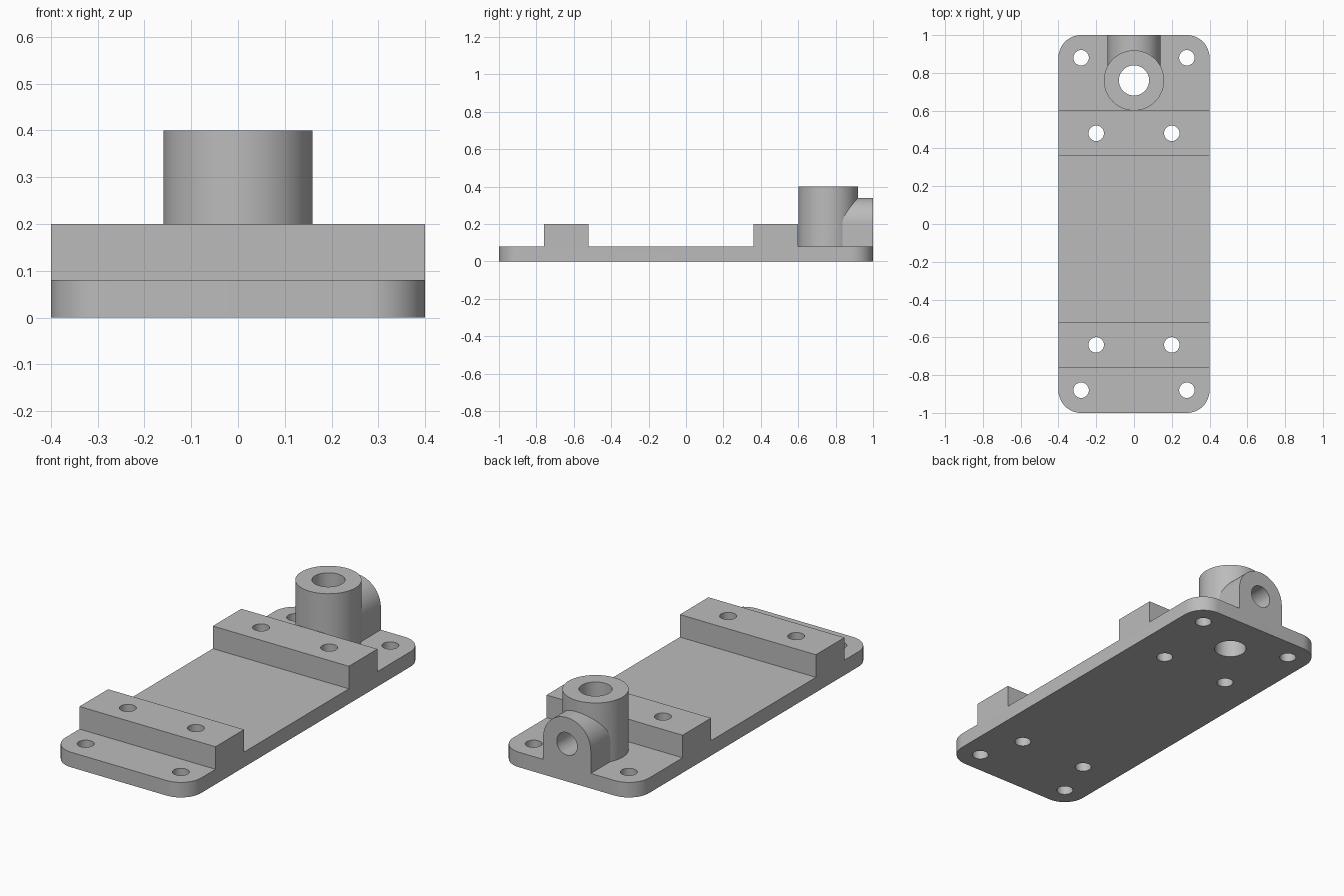
import bpy, bmesh, math
from mathutils import Matrix, Vector

cube = bpy.data.objects.get("Cube")
if cube:
    bpy.data.objects.remove(cube, do_unlink=True)

grey = bpy.data.materials.new("plain grey")
grey.use_nodes = True
grey.diffuse_color = (0.5, 0.5, 0.5, 1)
grey.node_tree.nodes["Principled BSDF"].inputs["Base Color"].default_value = (0.5, 0.5, 0.5, 1)


def make_object(name, bm):
    bmesh.ops.recalc_face_normals(bm, faces=bm.faces)
    mesh = bpy.data.meshes.new(name)
    bm.to_mesh(mesh)
    bm.free()
    mesh.materials.append(grey)
    obj = bpy.data.objects.new(name, mesh)
    bpy.context.collection.objects.link(obj)
    return obj


def extrude_profile(points, direction):
    """Closed planar outline swept along a vector."""
    bm = bmesh.new()
    face = bm.faces.new([bm.verts.new(p) for p in points])
    swept = bmesh.ops.extrude_face_region(bm, geom=[face], use_keep_orig=True)
    verts = [g for g in swept["geom"] if isinstance(g, bmesh.types.BMVert)]
    bmesh.ops.translate(bm, verts=verts, vec=direction)
    return bm


def cylinder(name, radius, start, end, segments=64):
    start, end = Vector(start), Vector(end)
    axis = end - start
    place = Matrix.Translation((start + end) / 2) @ axis.to_track_quat('Z', 'Y').to_matrix().to_4x4()
    bm = bmesh.new()
    bmesh.ops.create_cone(bm, cap_ends=True, segments=segments, radius1=radius,
                          radius2=radius, depth=axis.length, matrix=place)
    return make_object(name, bm)


def combine(body, tool, operation):
    mod = body.modifiers.new(operation.lower(), 'BOOLEAN')
    mod.operation, mod.solver, mod.object = operation, 'EXACT', tool
    bpy.context.view_layer.objects.active = body
    bpy.ops.object.modifier_apply(modifier=mod.name)
    bpy.data.objects.remove(tool, do_unlink=True)


# Base plate with its two raised cross rails, drawn as one side profile
HALF_W, PLATE, RAIL = 0.4, 0.08, 0.2
side = [(-1, 0), (1, 0), (1, PLATE), (0.6, PLATE), (0.6, RAIL), (0.36, RAIL), (0.36, PLATE),
        (-0.52, PLATE), (-0.52, RAIL), (-0.76, RAIL), (-0.76, PLATE), (-1, PLATE)]
bm = extrude_profile([(-HALF_W, y, z) for y, z in side], (2 * HALF_W, 0, 0))

# Rounded plate corners
corners = [e for e in bm.edges
           if all(abs(abs(v.co.y) - 1) < 1e-4 for v in e.verts)
           and abs(e.verts[0].co.z - e.verts[1].co.z) > 0.01]
bmesh.ops.bevel(bm, geom=corners, offset=0.12, segments=16, profile=0.5, affect='EDGES')
body = make_object("mounting_base", bm)

# Upright boss
BOSS_Y, LUG_Z, LUG_R = 0.76, 0.2, 0.14
combine(body, cylinder("boss", 0.1595, (0, BOSS_Y, 0.04), (0, BOSS_Y, 0.4)), 'UNION')

# Arched lug behind the boss
arch = [(LUG_R * math.cos(math.pi * i / 32), 1, LUG_Z + LUG_R * math.sin(math.pi * i / 32))
        for i in range(33)]
arch += [(-LUG_R, 1, 0.04), (LUG_R, 1, 0.04)]
combine(body, make_object("lug", extrude_profile(arch, (0, BOSS_Y - 1, 0))), 'UNION')

# Vertical bore and the cross bore meeting it
combine(body, cylinder("boss_bore", 0.08, (0, BOSS_Y, -0.1), (0, BOSS_Y, 0.6)), 'DIFFERENCE')
combine(body, cylinder("lug_bore", 0.06, (0, BOSS_Y, LUG_Z), (0, 1.1, LUG_Z)), 'DIFFERENCE')

# Screw holes in the plate corners and the rails
for x, y in ((0.28, 0.88), (0.2, 0.48), (0.2, -0.64), (0.28, -0.88)):
    for sign in (-1, 1):
        combine(body, cylinder("screw_hole", 0.041, (sign * x, y, -0.1), (sign * x, y, 0.5), 32),
                'DIFFERENCE')

# Smooth curved walls, crisp edges
bpy.ops.object.select_all(action='DESELECT')
body.select_set(True)
bpy.context.view_layer.objects.active = body
bpy.ops.object.shade_smooth_by_angle(angle=math.radians(30))
